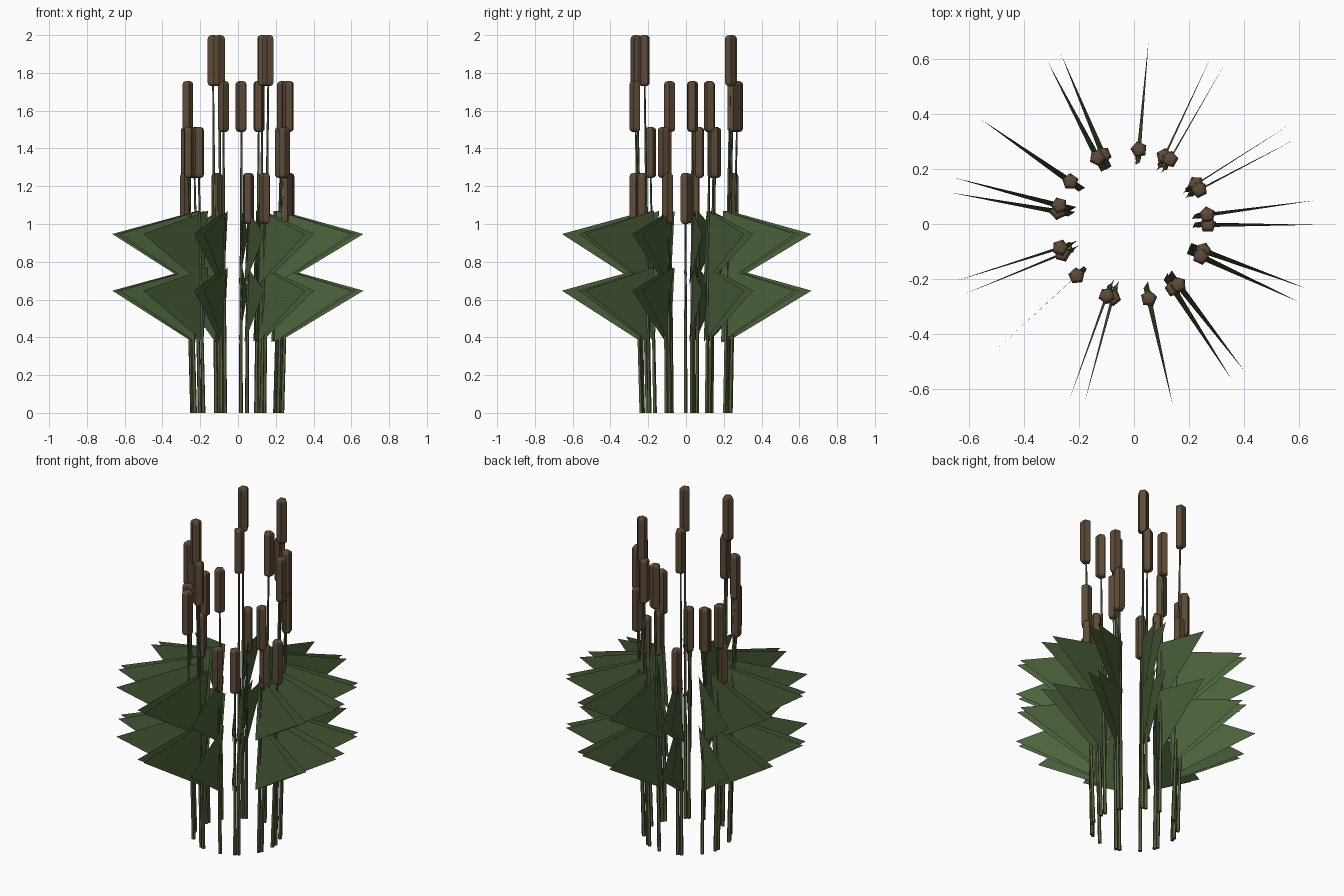
import bpy
import bmesh
from math import radians, cos, sin
from mathutils import Vector, Matrix

cube = bpy.data.objects.get("Cube")
if cube:
    bpy.data.objects.remove(cube)

CENTRE = Vector((-0.006, -0.003, 0))
GOLDEN = radians(137.508)
HEAD_LENGTH = 0.27


def make_material(name, colour):
    mat = bpy.data.materials.new(name)
    mat.use_nodes = True
    mat.diffuse_color = colour
    bsdf = mat.node_tree.nodes["Principled BSDF"]
    bsdf.inputs["Base Color"].default_value = colour
    bsdf.inputs["Roughness"].default_value = 0.9
    return mat


def add_object(name, bm, mat):
    mesh = bpy.data.meshes.new(name)
    bm.to_mesh(mesh)
    bm.free()
    mesh.materials.append(mat)
    obj = bpy.data.objects.new(name, mesh)
    bpy.context.collection.objects.link(obj)
    return obj


def polar(angle, radius, z):
    return CENTRE + Vector((radius * cos(angle), radius * sin(angle), z))


leaf_green = make_material("leaf_green", (0.075, 0.125, 0.045, 1))
stalk_green = make_material("stalk_green", (0.095, 0.125, 0.05, 1))
head_brown = make_material("head_brown", (0.11, 0.07, 0.04, 1))


# Five-sided seed head with rounded ends
def add_head(name, angle, top):
    bm = bmesh.new()
    bmesh.ops.create_cone(bm, cap_ends=True, segments=5, radius1=0.031,
                          radius2=0.031, depth=HEAD_LENGTH)
    rims = [e for e in bm.edges if abs(e.verts[0].co.z - e.verts[1].co.z) < 0.01]
    bmesh.ops.bevel(bm, geom=rims, offset=0.018, segments=3, profile=0.5,
                    affect='EDGES')
    place = Matrix.Translation(polar(angle, 0.275, top - HEAD_LENGTH / 2))
    bm.transform(place @ Matrix.Rotation(angle, 4, 'Z'))
    add_object(name, bm, head_brown)


# Tapered stalk leaning slightly outward into its head
def add_stalk(name, angle, top):
    bm = bmesh.new()
    start = polar(angle, 0.24, 0)
    end = polar(angle, 0.273, top - HEAD_LENGTH + 0.02)
    bmesh.ops.create_cone(bm, cap_ends=True, segments=5, radius1=0.011,
                          radius2=0.005, depth=1)
    for v in bm.verts:
        ring = Vector((v.co.x, v.co.y, 0))
        v.co = start.lerp(end, v.co.z + 0.5) + ring
    add_object(name, bm, stalk_green)


# Two flat triangular blades, one above the other
def add_leaf(name, angle):
    bm = bmesh.new()
    tilt = Vector((0.009, 0.009, 0))
    for lift in (0, 0.3):
        corners = (polar(angle, 0.228, 0.375 + lift) - tilt,
                   polar(angle, 0.67, 0.647 + lift),
                   polar(angle, 0.22, 0.77 + lift) + tilt)
        bm.faces.new([bm.verts.new(c) for c in corners])
    add_object(name, bm, leaf_green)


# Two rings of reeds, each stepping round by the golden angle
for ring, offset in (("outer", 0), ("inner", radians(-57.3))):
    for i in range(11):
        angle = offset - GOLDEN * i
        top = 2.0 - 0.2433 * (3 - i % 4)
        add_head(f"{ring}_seed_head_{i}", angle, top)
        add_stalk(f"{ring}_stalk_{i}", angle, top)
        add_leaf(f"{ring}_leaf_{i}", angle)
